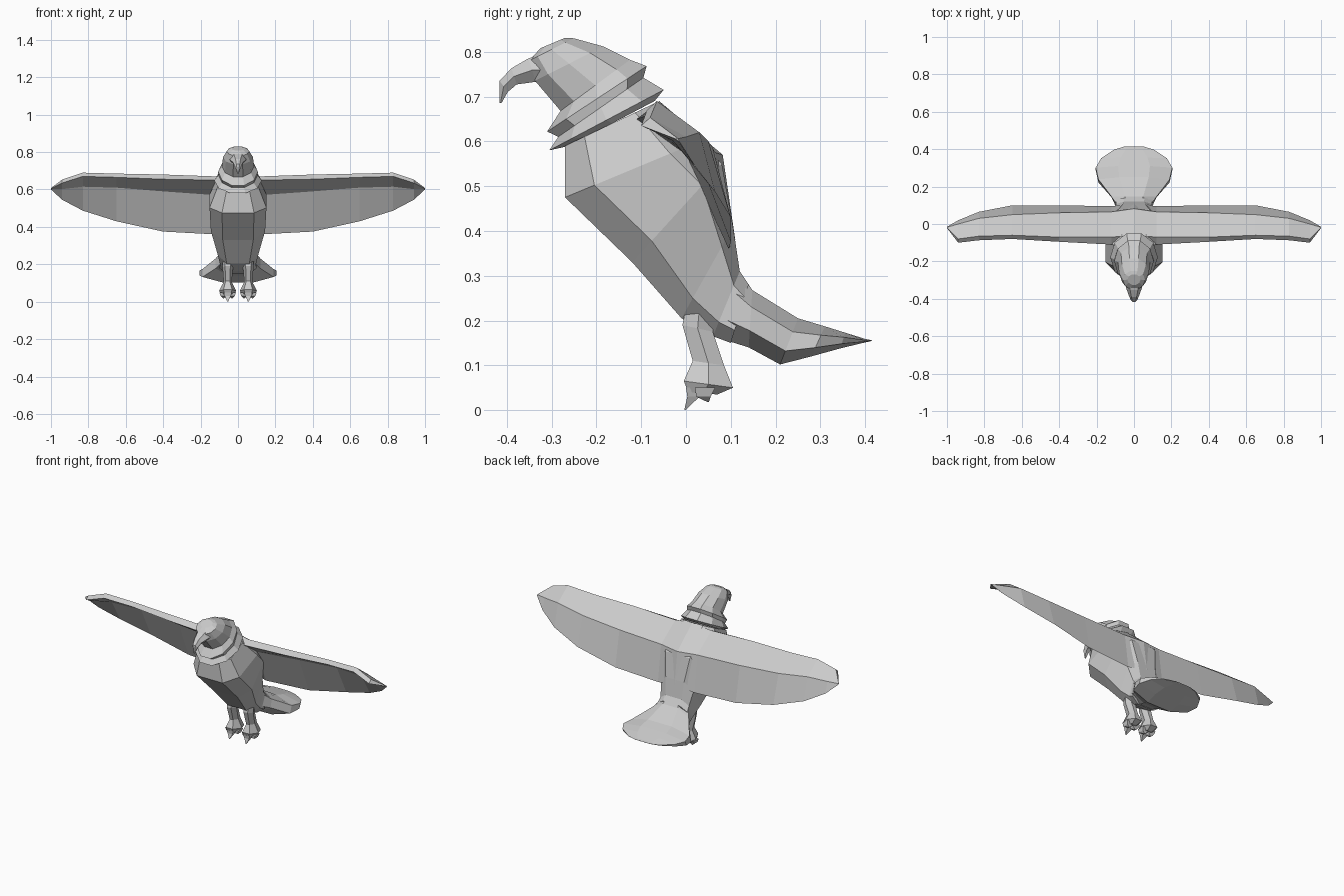
import bpy, bmesh, math
from mathutils import Vector


def loft(name, rings, mirror=False):
    """Skin a list of equal-length vertex rings and cap both ends."""
    bm = bmesh.new()
    vs = [[bm.verts.new(p) for p in r] for r in rings]
    n = len(rings[0])
    for a, b in zip(vs, vs[1:]):
        for i in range(n):
            j = (i + 1) % n
            bm.faces.new((a[i], a[j], b[j], b[i]))
    bm.faces.new(vs[0])
    bm.faces.new(vs[-1])
    bmesh.ops.remove_doubles(bm, verts=bm.verts, dist=0.0005)
    bmesh.ops.recalc_face_normals(bm, faces=bm.faces)
    me = bpy.data.meshes.new(name)
    bm.to_mesh(me)
    bm.free()
    ob = bpy.data.objects.new(name, me)
    bpy.context.collection.objects.link(ob)
    if mirror:
        ob.modifiers.new("mirror", "MIRROR")
    return ob


def ring(fy, fz, by, bz, w, n=8, e=1.0, cx=0.0):
    """Ring spanning a front point and a back point, half width w, flat at front and back."""
    pts = []
    sp = lambda v: math.copysign(abs(v) ** e, v)
    top = max(abs(sp(math.cos(math.tau * (i + .5) / n))) for i in range(n))
    side = max(abs(sp(math.sin(math.tau * (i + .5) / n))) for i in range(n))
    for i in range(n):
        t = math.tau * (i + .5) / n
        c, s = sp(math.cos(t)) / top, sp(math.sin(t)) / side
        pts.append(Vector((cx + w * s, (fy + by) / 2 + c * (by - fy) / 2,
                           (fz + bz) / 2 + c * (bz - fz) / 2)))
    return pts


# Body, breast to rump
body = [(-.27, .59, -.07, .685, .11), (-.27, .475, .03, .60, .152),
        (-.12, .33, .08, .55, .145), (-.01, .205, .105, .41, .108),
        (.06, .165, .12, .31, .095), (.10, .15, .14, .28, .10)]
loft("body", [ring(*r, e=.65) for r in body])

# Fanned tail
tail = [(.06, .165, .12, .31, .09), (.14, .14, .148, .268, .12),
        (.21, .102, .25, .205, .19), (.28, .12, .31, .187, .205),
        (.345, .138, .355, .173, .175), (.395, .15, .40, .159, .105),
        (.413, .154, .415, .156, .05)]
loft("tail", [ring(*r) for r in tail])

# Head with stepped neck feathers
head = [(-.26, .59, -.07, .69, .11), (-.305, .58, -.05, .715, .127),
        (-.285, .61, -.095, .742, .105), (-.31, .622, -.088, .768, .106),
        (-.28, .668, -.125, .782, .086), (-.337, .735, -.185, .812, .08),
        (-.35, .78, -.25, .83, .06), (-.325, .808, -.27, .831, .035)]
loft("head", [ring(*r, n=10) for r in head])

# Hooked beak
beak = [(-.29, .72, -.31, .80, .05), (-.335, .733, -.352, .785, .042),
        (-.378, .727, -.39, .763, .027), (-.398, .71, -.416, .735, .017),
        (-.412, .685, -.416, .686, .004)]
loft("beak", [ring(*r, n=6) for r in beak])

# Wings: x, then y z of lower lead, upper lead, ridge, trailing edge, underside fold
wing = [(0, -.08, .66, -.06, .69, .082, .57, .11, .38, 0, .56),
        (.12, -.11, .65, -.07, .67, .065, .575, .095, .36, 0, .57),
        (.40, -.095, .655, -.07, .68, .06, .585, .10, .375, .01, .59),
        (.65, -.08, .665, -.06, .685, .05, .60, .10, .43, .01, .61),
        (.83, -.087, .67, -.065, .69, .03, .62, .065, .487, -.01, .615),
        (.94, -.10, .635, -.08, .653, .0, .61, .02, .545, -.03, .602),
        (1.0, -.022, .605, -.02, .608, -.018, .606, -.015, .60, -.02, .602)]
loft("wing", [[(s[0], s[i], s[i + 1]) for i in range(1, 11, 2)] for s in wing], True)

# Legs flaring into feet
leg = [(0, .23, .06, .23, .03), (-.008, .19, .06, .175, .028),
       (.015, .11, .085, .10, .022), (-.005, .065, .105, .05, .046),
       (.005, .04, .07, .035, .03)]
loft("leg", [ring(*r, n=6, cx=.055) for r in leg], True)

# Claws: centre x, base front y, base back y, tip y, tip z
for k, (cx, f, b, ty, tz) in enumerate([(.055, .0, .04, -.004, 0),
                                        (.033, .02, .065, .048, .018),
                                        (.077, .02, .065, .048, .018)]):
    loft("claw_%d" % k, [ring(f, .05, b, .05, .022, n=4, cx=cx),
                         ring(f + .003, .03, b - .01, .03, .016, n=4, cx=cx),
                         ring(ty, tz, ty + .003, tz, .002, n=4, cx=cx)], True)
